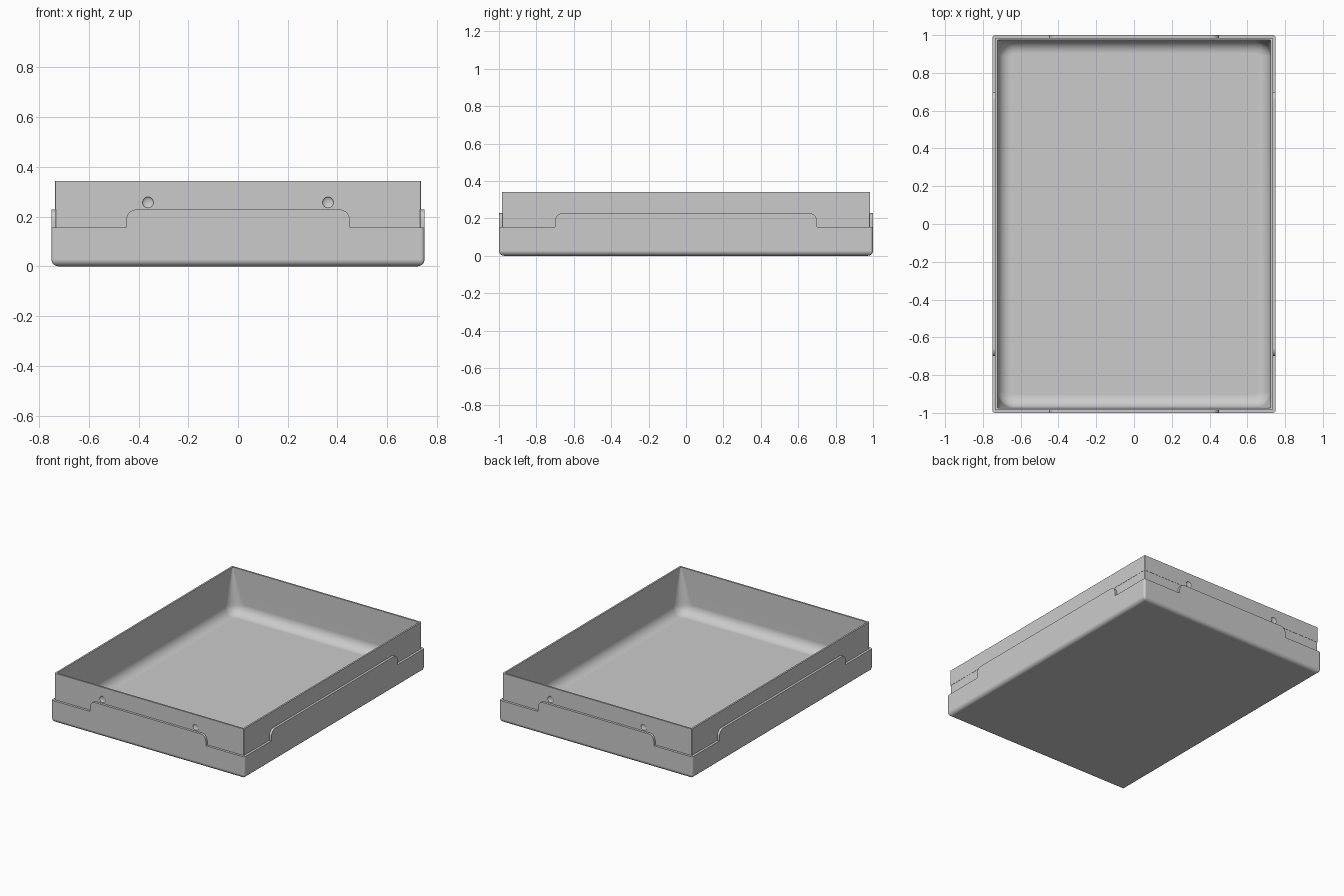
import bpy, bmesh, math
from mathutils import Matrix

cube = bpy.data.objects.get("Cube")
if cube:
    bpy.data.objects.remove(cube, do_unlink=True)

mat = bpy.data.materials.new("plain_grey")
mat.use_nodes = True
GREY = (0.6, 0.6, 0.6, 1)
mat.diffuse_color = GREY
mat.node_tree.nodes["Principled BSDF"].inputs["Base Color"].default_value = GREY

HX, HY = 0.75, 1.0      # outer half sizes
LEDGE = 0.015           # step between base and wall
WALL = 0.012            # wall thickness
BASE_Z, TAB_Z, RIM_Z = 0.155, 0.228, 0.342


def finish(name, bm):
    bmesh.ops.recalc_face_normals(bm, faces=bm.faces)
    mesh = bpy.data.meshes.new(name)
    bm.to_mesh(mesh)
    bm.free()
    mesh.materials.append(mat)
    obj = bpy.data.objects.new(name, mesh)
    bpy.context.collection.objects.link(obj)
    return obj


def ring(bm, inset, radius, z, steps=6):
    """Rounded rectangle, inset from the outer size."""
    verts = []
    for corner, (sx, sy) in enumerate([(1, 1), (-1, 1), (-1, -1), (1, -1)]):
        cx, cy = sx * (HX - inset - radius), sy * (HY - inset - radius)
        for i in range(steps + 1):
            a = (corner + i / steps) * math.pi / 2
            verts.append(bm.verts.new((cx + radius * math.cos(a), cy + radius * math.sin(a), z)))
    return verts


def loft(name, profile):
    """Closed solid through rings of (inset, corner radius, height)."""
    bm = bmesh.new()
    rings = [ring(bm, *p) for p in profile]
    for a, b in zip(rings, rings[1:]):
        for i in range(len(a)):
            j = (i + 1) % len(a)
            bm.faces.new((a[i], a[j], b[j], b[i]))
    bm.faces.new(rings[0])
    bm.faces.new(rings[-1])
    return finish(name, bm)


def notch_cutter(half, near, angle):
    """Everything above a raised tab and the ledge beside it."""
    r = 0.042
    arc = [math.pi / 2 * (1 - i / 8) for i in range(9)]
    right = [(half - r + r * math.cos(a), TAB_Z - r + r * math.sin(a)) for a in arc]
    right += [(half, BASE_Z), (1.2, BASE_Z), (1.2, 0.4)]
    outline = right + [(-x, z) for x, z in reversed(right)]
    bm = bmesh.new()
    front = [bm.verts.new((x, -near, z)) for x, z in outline]
    back = [bm.verts.new((x, -near - 0.2, z)) for x, z in outline]
    bm.faces.new(front)
    bm.faces.new(back)
    for i in range(len(outline)):
        j = (i + 1) % len(outline)
        bm.faces.new((front[i], front[j], back[j], back[i]))
    bmesh.ops.rotate(bm, verts=bm.verts, cent=(0, 0, 0), matrix=Matrix.Rotation(angle, 3, "Z"))
    return finish("notch_cutter", bm)


def combine(target, tool, operation):
    mod = target.modifiers.new("cut", "BOOLEAN")
    mod.object, mod.operation, mod.solver = tool, operation, "EXACT"
    bpy.context.view_layer.objects.active = target
    bpy.ops.object.modifier_apply(modifier=mod.name)
    bpy.data.objects.remove(tool, do_unlink=True)


# Base block with a rounded bottom edge, taller than the tabs before cutting
R = 0.028
bottom = []
for i in range(7):
    a = math.pi / 2 * i / 6
    inset = R * (1 - math.sin(a))
    bottom.append((inset, max(0.015 - inset, 0.002), R * (1 - math.cos(a))))
tray = loft("tray", bottom + [(0, 0.015, TAB_Z + 0.02)])

# Step down between the tabs on all four sides
for k in range(4):
    half, near = ((0.45, HY - 0.05), (0.7, HX - 0.05))[k % 2]
    combine(tray, notch_cutter(half, near, k * math.pi / 2), "DIFFERENCE")

# Upper wall, a hair narrower below the tab line
LOW = LEDGE + 0.0015
wall = loft("wall", [(LOW, 0.004, 0.06), (LOW, 0.004, TAB_Z + 0.002),
                     (LEDGE, 0.004, TAB_Z + 0.002), (LEDGE, 0.004, RIM_Z)])
combine(tray, wall, "UNION")

# Cavity whose corners grow rounder towards a filleted floor
F, FLOOR, INNER = 0.07, 0.03, LEDGE + WALL
cavity = [(INNER, 0.004, RIM_Z + 0.02), (INNER, 0.004, RIM_Z)]
for i in range(9):
    a = math.pi / 2 * i / 8
    inset = F * (1 - math.cos(a))
    cavity.append((INNER + inset, 0.085 - inset, FLOOR + F * (1 - math.sin(a))))
combine(tray, loft("cavity_cutter", cavity), "DIFFERENCE")

# Shallow round dimples in the front and back walls
for sy in (-1, 1):
    for sx in (-1, 1):
        bm = bmesh.new()
        bmesh.ops.create_uvsphere(bm, u_segments=24, v_segments=12, radius=0.022)
        bmesh.ops.scale(bm, verts=bm.verts, vec=(1, 0.4, 1))
        bmesh.ops.translate(bm, verts=bm.verts, vec=(sx * 0.362, sy * (HY - LEDGE), 0.257))
        combine(tray, finish("dimple_cutter", bm), "DIFFERENCE")

# Smooth fillets with even shading on the flat walls
bpy.ops.object.select_all(action="DESELECT")
tray.select_set(True)
bpy.context.view_layer.objects.active = tray
bpy.ops.object.shade_smooth_by_angle(angle=math.radians(35))
weighted = tray.modifiers.new("even_shading", "WEIGHTED_NORMAL")
weighted.keep_sharp = True
